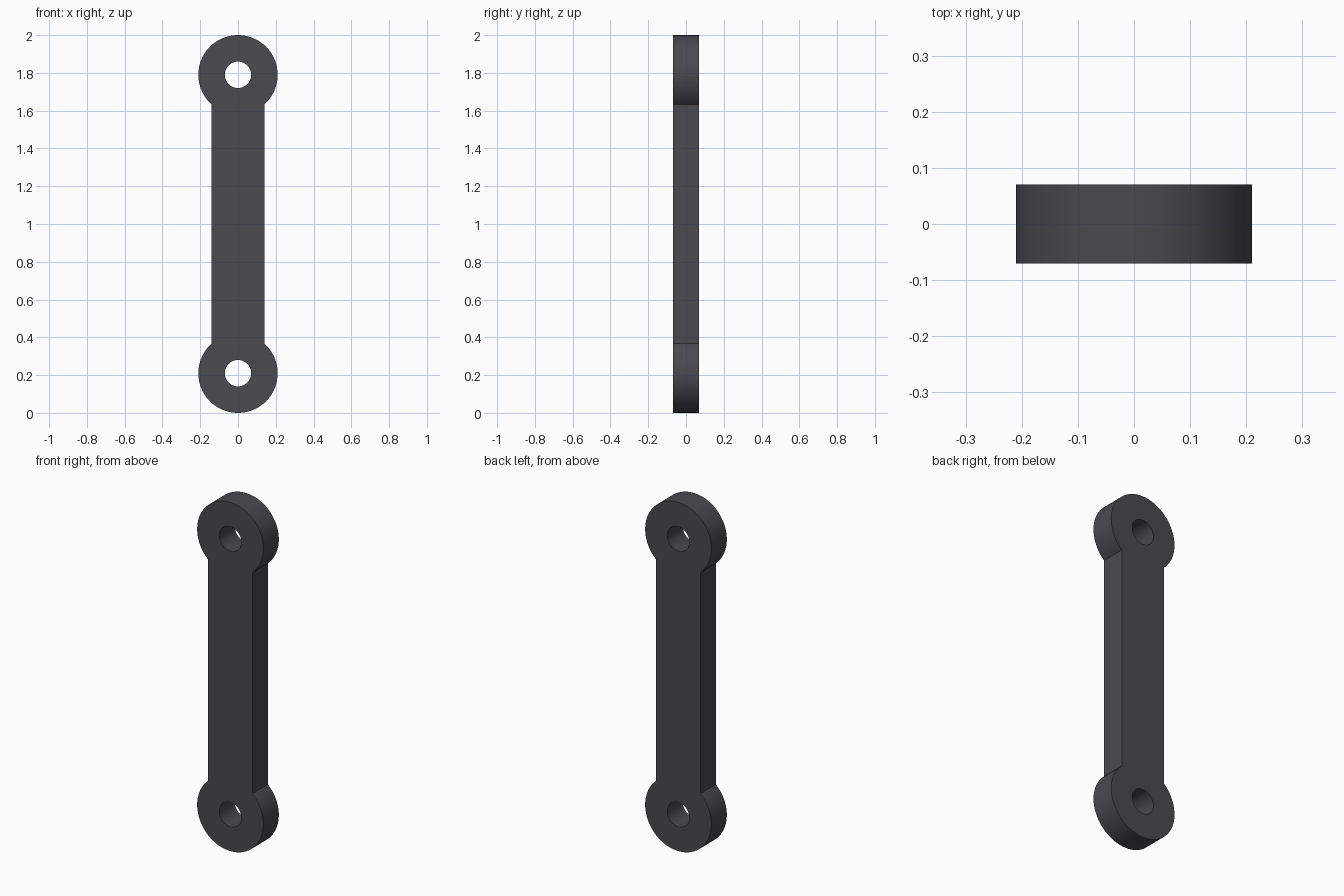
import bpy, bmesh
from math import sin, cos, pi, asin, radians

old = bpy.data.objects.get("Cube")
if old:
    bpy.data.objects.remove(old)

HEIGHT, EYE_R, HOLE_R = 2.0, 0.21, 0.07
HALF_WIDTH, THICK = 0.14, 0.14
ARC_STEPS, HOLE_STEPS = 56, 48
LOW, HIGH = EYE_R, HEIGHT - EYE_R

# Dark metal material
mat = bpy.data.materials.new("dark_grey_metal")
mat.use_nodes = True
colour = (0.069, 0.067, 0.076, 1)
mat.diffuse_color = colour
mat.node_tree.nodes["Principled BSDF"].inputs["Base Color"].default_value = colour


def arc(cz, radius, start, sweep, steps):
    """Points on a circle about (0, cz), the angle measured from +z towards +x."""
    angles = [start + sweep * i / steps for i in range(steps + 1)]
    return [(radius * sin(a), cz + radius * cos(a)) for a in angles]


def add_loop(bm, points):
    verts = [bm.verts.new((x, -THICK / 2, z)) for x, z in points]
    return [bm.edges.new((v, verts[i - 1])) for i, v in enumerate(verts)]


# Outline: round eye at each end, joined by a straight shank
neck = asin(HALF_WIDTH / EYE_R)
sweep = 2 * (pi - neck)
outline = arc(LOW, EYE_R, neck, sweep, ARC_STEPS)
outline += arc(HIGH, EYE_R, neck - pi, sweep, ARC_STEPS)

bm = bmesh.new()
edges = add_loop(bm, outline)
for cz in (LOW, HIGH):
    # Pin hole through each eye
    edges += add_loop(bm, arc(cz, HOLE_R, 0, 2 * pi, HOLE_STEPS)[:-1])
bmesh.ops.triangle_fill(bm, use_beauty=True, edges=edges, normal=(0, -1, 0))

# Thicken the plate towards the back
result = bmesh.ops.extrude_face_region(bm, geom=bm.faces[:])
moved = [g for g in result["geom"] if isinstance(g, bmesh.types.BMVert)]
bmesh.ops.translate(bm, vec=(0, THICK, 0), verts=moved)
bmesh.ops.recalc_face_normals(bm, faces=bm.faces[:])

mesh = bpy.data.meshes.new("link_bar")
bm.to_mesh(mesh)
bm.free()
mesh.materials.append(mat)
link_bar = bpy.data.objects.new("link_bar", mesh)
bpy.context.collection.objects.link(link_bar)

# Smooth round walls, crisp rims
bpy.ops.object.select_all(action="DESELECT")
link_bar.select_set(True)
bpy.context.view_layer.objects.active = link_bar
bpy.ops.object.shade_smooth_by_angle(angle=radians(30))
